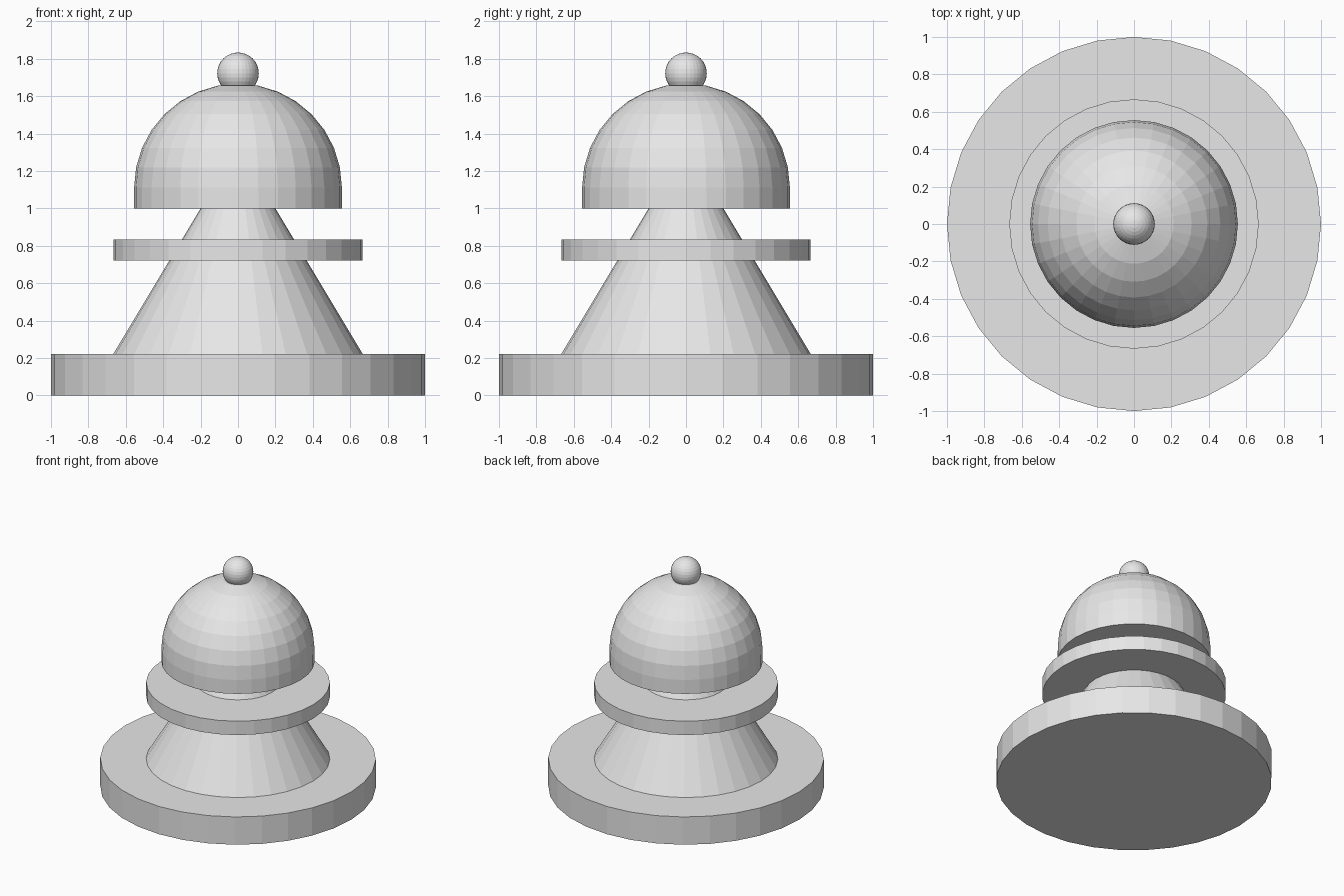
import bpy, bmesh, math

if "Cube" in bpy.data.objects:
    bpy.data.objects.remove(bpy.data.objects["Cube"])

U = 1 / 9      # module: base radius is nine units
SIDES = 32

mat = bpy.data.materials.new("light grey")
mat.diffuse_color = (0.8, 0.8, 0.8, 1)
mat.use_nodes = True
mat.node_tree.nodes["Principled BSDF"].inputs["Base Color"].default_value = mat.diffuse_color


def add_object(name, bm):
    mesh = bpy.data.meshes.new(name)
    bm.to_mesh(mesh)
    bm.free()
    mesh.materials.append(mat)
    obj = bpy.data.objects.new(name, mesh)
    bpy.context.collection.objects.link(obj)
    return obj


def frustum(name, r1, r2, z, h):
    bm = bmesh.new()
    bmesh.ops.create_cone(bm, cap_ends=True, segments=SIDES,
                          radius1=r1 * U, radius2=r2 * U, depth=h * U)
    bmesh.ops.translate(bm, verts=bm.verts, vec=(0, 0, (z + h / 2) * U))
    return add_object(name, bm)


def ball(name, r, z, cut=None):
    bm = bmesh.new()
    bmesh.ops.create_uvsphere(bm, u_segments=SIDES, v_segments=16, radius=r * U)
    bmesh.ops.translate(bm, verts=bm.verts, vec=(0, 0, z * U))
    if cut is not None:
        # Slice off the lower part and close the flat underside
        geom = bm.verts[:] + bm.edges[:] + bm.faces[:]
        bmesh.ops.bisect_plane(bm, geom=geom, plane_co=(0, 0, cut * U),
                               plane_no=(0, 0, 1), clear_inner=True)
        bmesh.ops.holes_fill(bm, edges=[e for e in bm.edges if e.is_boundary])
        bmesh.ops.recalc_face_normals(bm, faces=bm.faces)
    return add_object(name, bm)


frustum("base", 9, 9, 0, 2)             # wide foot disc
frustum("cone_body", 6, 0, 2, 10)       # body tapering up into the dome
frustum("collar", 6, 6, 6.5, 1)         # thin ring disc
frustum("dome_rim", 5, 5, 9, 1)         # straight lower edge of the dome
ball("dome", 5, 10, cut=10)             # rounded cap
ball("finial", 1, 15.5)                 # small ball on top
